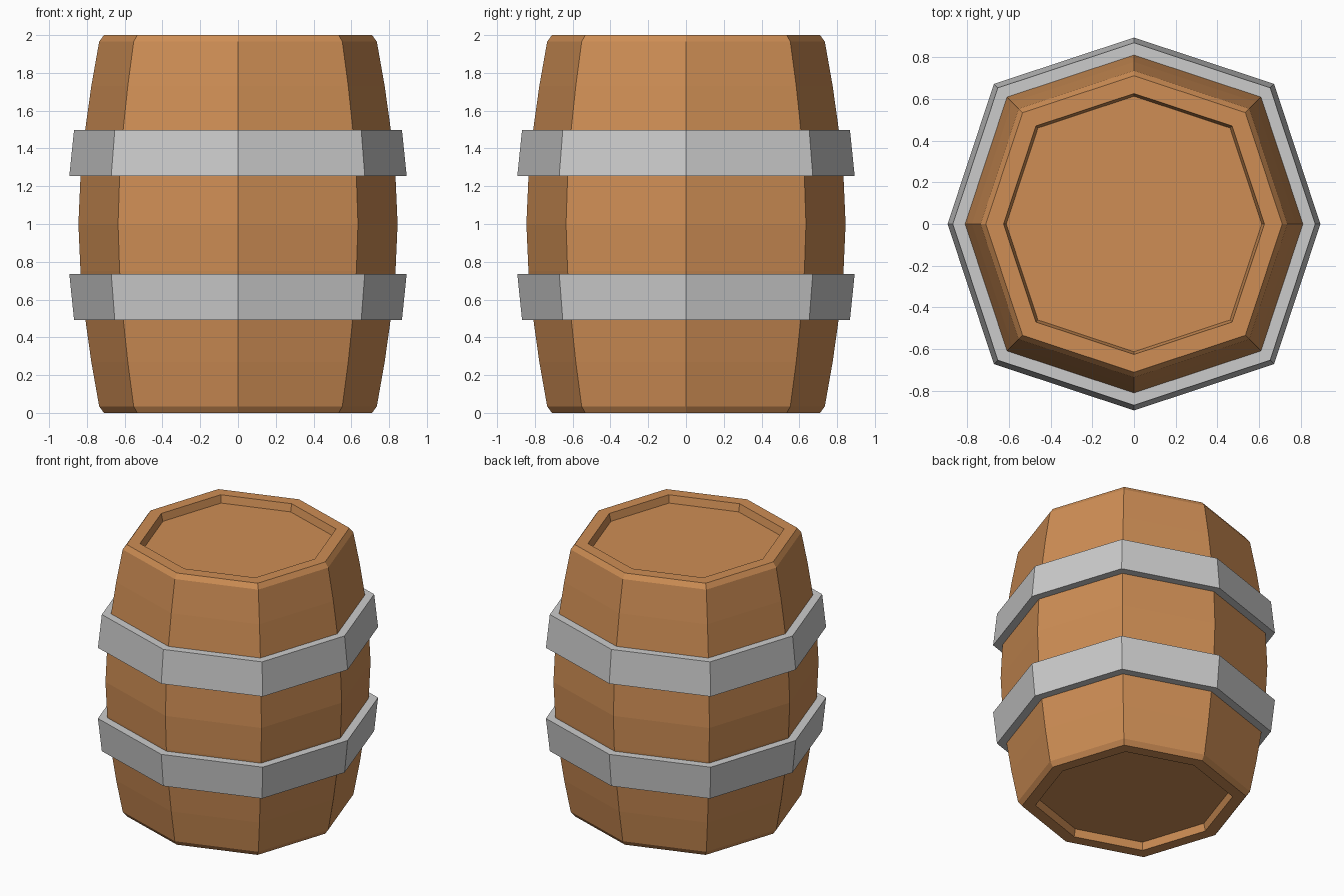
import bpy, math

if "Cube" in bpy.data.objects:
    bpy.data.objects.remove(bpy.data.objects["Cube"])

DIAG = 0.7515 * math.sqrt(2)  # diagonal corners sit slightly further out


def lathe(name, profile, closed=False, color=None):
    """Sweep a (radius, z) profile around an eight-sided plan."""
    n = len(profile)
    verts, faces = [], []
    for i in range(8):
        a = i * math.pi / 4
        k = DIAG if i % 2 else 1.0
        verts += [(r * k * math.cos(a), r * k * math.sin(a), z) for r, z in profile]
    for i in range(8):
        a, b = i * n, ((i + 1) % 8) * n
        for j in range(n if closed else n - 1):
            k = (j + 1) % n
            faces.append((a + j, b + j, b + k, a + k))
    if not closed:  # flat end panels
        faces.append([i * n for i in reversed(range(8))])
        faces.append([i * n + n - 1 for i in range(8)])
    mesh = bpy.data.meshes.new(name)
    mesh.from_pydata(verts, [], faces)
    mesh.update()
    obj = bpy.data.objects.new(name, mesh)
    bpy.context.collection.objects.link(obj)
    if color:
        mat = bpy.data.materials.new(name + "_material")
        mat.diffuse_color = color
        mat.use_nodes = True
        mat.node_tree.nodes["Principled BSDF"].inputs["Base Color"].default_value = mat.diffuse_color
        mesh.materials.append(mat)
    return obj


def bulge(z):
    """Axis radius of the staves at height z."""
    return 0.845 - 0.11 * (abs(z - 1) / 0.965) ** 1.7


# Wooden body: recessed bottom, chamfered rim, bulging staves, recessed top
end = [(0.612, 0.055), (0.625, 0.0), (0.71, 0.0)]
staves = [(bulge(z), z) for z in (0.035, 0.27, 0.51, 0.75, 1, 1.25, 1.49, 1.73, 1.965)]
top = [(r, 2 - z) for r, z in reversed(end)]
lathe("barrel_body", end + staves + top, color=(0.62, 0.27, 0.09, 1))

# Metal hoops, wider towards the middle of the barrel
hoop = [(0.80, 1.255), (0.893, 1.255), (0.868, 1.498), (0.80, 1.498)]
lathe("upper_hoop", hoop, closed=True)
lathe("lower_hoop", [(r, 2 - z - 0.01) for r, z in reversed(hoop)], closed=True)
